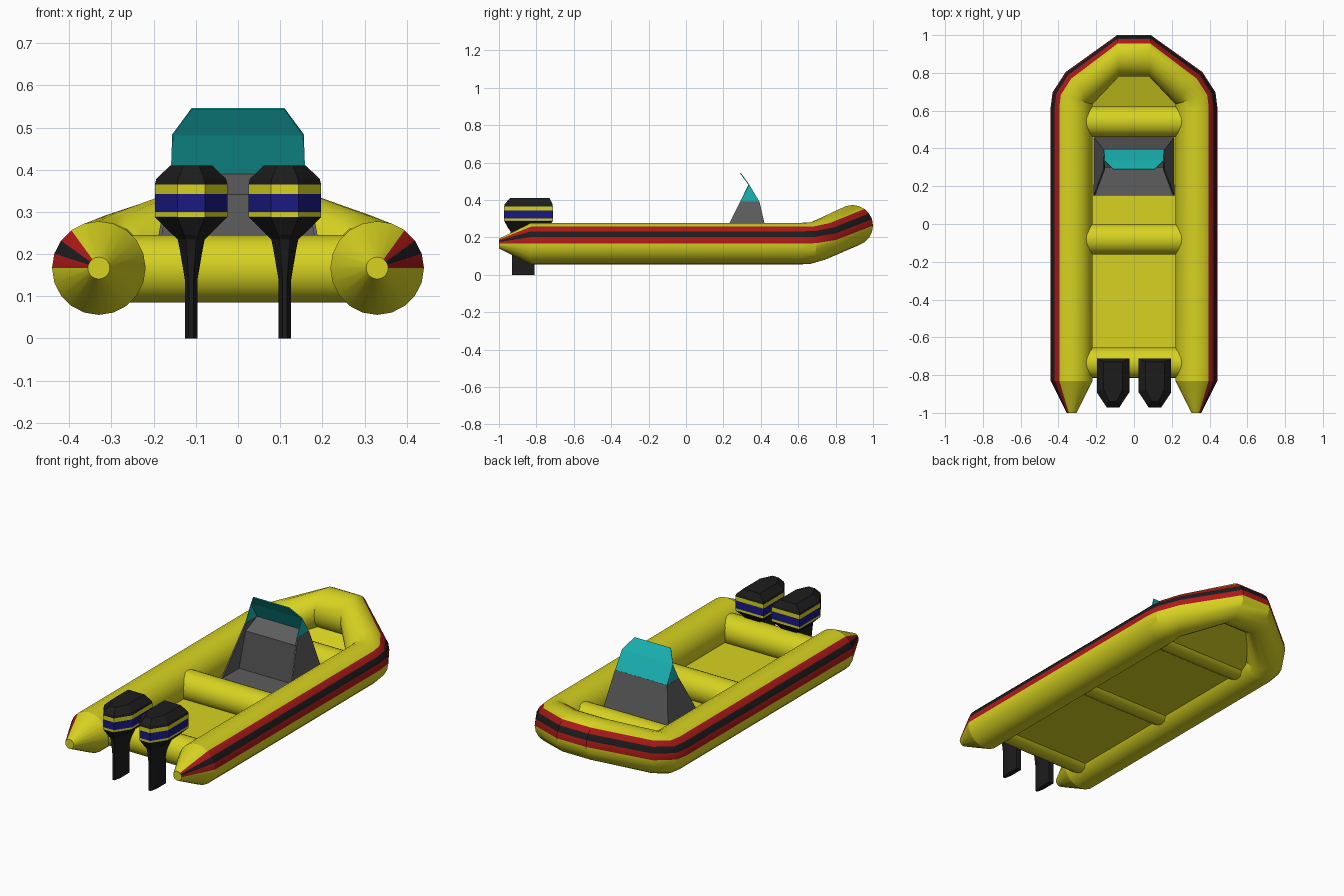
import bpy, bmesh, math
from mathutils import Vector

if "Cube" in bpy.data.objects:
    bpy.data.objects.remove(bpy.data.objects["Cube"])


def mat(name, r, g, b):
    m = bpy.data.materials.new(name)
    m.diffuse_color = (r, g, b, 1)
    m.use_nodes = True
    m.node_tree.nodes["Principled BSDF"].inputs["Base Color"].default_value = m.diffuse_color
    return m


YELLOW = mat("yellow", 0.68, 0.65, 0.015)
RED = mat("red", 0.42, 0.01, 0.01)
BLACK = mat("black", 0.012, 0.012, 0.012)
BLUE = mat("blue", 0.01, 0.01, 0.22)
GREY = mat("dark_grey", 0.11, 0.11, 0.11)
TEAL = mat("teal", 0.01, 0.45, 0.45)


def build(name, verts, faces, mats, ids=None, thick=0, smooth=None):
    me = bpy.data.meshes.new(name)
    me.from_pydata([tuple(v) for v in verts], [], faces)
    for m in mats:
        me.materials.append(m)
    for p in me.polygons:
        p.material_index = ids[p.index] if ids else 0
    bm = bmesh.new()
    bm.from_mesh(me)
    bmesh.ops.recalc_face_normals(bm, faces=bm.faces)
    bm.to_mesh(me)
    bm.free()
    ob = bpy.data.objects.new(name, me)
    bpy.context.collection.objects.link(ob)
    if thick:
        mod = ob.modifiers.new("thickness", "SOLIDIFY")
        mod.thickness = thick
        mod.offset = 0
    if smooth:
        bpy.ops.object.select_all(action="DESELECT")
        ob.select_set(True)
        bpy.context.view_layer.objects.active = ob
        bpy.ops.object.shade_smooth_by_angle(angle=math.radians(smooth))
    return ob


def loft(rings, band_ids):
    """Skin a list of equal-sized rings; band_ids(i, k) picks the material."""
    n = len(rings[0])
    verts = [v for r in rings for v in r]
    faces, ids = [], []
    for i in range(len(rings) - 1):
        for k in range(n):
            j = (k + 1) % n
            faces.append((i*n + k, i*n + j, (i+1)*n + j, (i+1)*n + k))
            ids.append(band_ids(i, k))
    faces += [tuple(range(n)), tuple(range(len(verts) - n, len(verts)))]
    ids += [0, 0]
    return verts, faces, ids


# Inflatable hull tube: centre x, y, z, radius, outward direction x, y
path = [(0.33, -1.0, 0.167, 0.026, 1, 0), (0.33, -0.83, 0.167, 0.111, 1, 0),
        (0.33, 0.62, 0.167, 0.111, 1, 0), (0.325, 0.665, 0.169, 0.111, 1, 0.3),
        (0.29, 0.72, 0.187, 0.111, 0.65, 0.76), (0.085, 0.89, 0.263, 0.11, 0.04, 1)]
path += [(-x, y, z, r, -nx, ny) for x, y, z, r, nx, ny in reversed(path)]
SEG = 20
rings = []
for x, y, z, r, nx, ny in path:
    out = Vector((nx, ny, 0)).normalized()
    ring = []
    for k in range(SEG):
        a = 2 * math.pi * k / SEG
        ring.append(Vector((x, y, z)) + r * (math.cos(a) * out + Vector((0, 0, math.sin(a)))))
    rings.append(ring)
# red / black / red rubbing stripes on the upper outer side
v, f, ids = loft(rings, lambda i, k: (1, 2, 1)[k] if k < 3 else 0)
build("hull_tube", v, f, [YELLOW, RED, BLACK], ids, smooth=25)

# Cross tubes: transom, middle seat, front seat
for name, y in (("transom_tube", -0.735), ("middle_seat", -0.08), ("front_seat", 0.542)):
    rs = [[(x, y + 0.081 * math.cos(2*math.pi*k/SEG), 0.165 + 0.08 * math.sin(2*math.pi*k/SEG))
           for k in range(SEG)] for x in (-0.3, 0.3)]
    v, f, ids = loft(rs, lambda i, k: 0)
    build(name, v, f, [YELLOW], smooth=30)

# Floor, rising towards the bow
build("floor", [(-0.26, -0.735, 0.11), (0.26, -0.735, 0.11), (0.26, 0.6, 0.11),
                (-0.26, 0.6, 0.11), (0.1, 0.82, 0.19), (-0.1, 0.82, 0.19)],
      [(0, 1, 2, 3), (3, 2, 4, 5)], [YELLOW], thick=0.008)


def mirrored(pts):
    """Left/right pairs: index 2i is left, 2i+1 is right."""
    return [(s * x, y, z) for x, y, z in pts for s in (-1, 1)]


# Console shell, open towards the stern
build("console_shell", mirrored([(0.21, 0.15, 0.11), (0.21, 0.455, 0.11),
                                 (0.157, 0.29, 0.39), (0.157, 0.39, 0.39)]),
      [(0, 2, 6, 4), (1, 3, 7, 5), (2, 3, 7, 6)], [GREY], thick=0.008)
# Dashboard, inner panel and console floor
build("console_dashboard", mirrored([(0.156, 0.388, 0.388), (0.165, 0.302, 0.34),
                                     (0.207, 0.302, 0.121), (0.207, 0.152, 0.121)]),
      [(0, 1, 3, 2), (2, 3, 5, 4), (4, 5, 7, 6)], [GREY], thick=0.006)
# Windscreen
build("windscreen", mirrored([(0.157, 0.39, 0.39), (0.155, 0.335, 0.483),
                              (0.11, 0.29, 0.545), (0.157, 0.29, 0.39)]),
      [(0, 1, 3, 2), (2, 3, 5, 4), (0, 2, 6), (1, 3, 7)], [TEAL], thick=0.005)


# Outboard motors: z, half width, rear y, front y, material of band above
layers = [(0.0, 0.015, -0.93, -0.81, 0), (0.14, 0.015, -0.93, -0.81, 0),
          (0.21, 0.027, -0.935, -0.80, 0), (0.235, 0.032, -0.94, -0.785, 0),
          (0.247, 0.045, -0.95, -0.74, 0), (0.288, 0.086, -0.972, -0.712, 1),
          (0.3, 0.086, -0.972, -0.712, 2), (0.343, 0.086, -0.972, -0.712, 1),
          (0.365, 0.086, -0.972, -0.712, 0), (0.378, 0.083, -0.97, -0.714, 0),
          (0.41, 0.05, -0.94, -0.73, 0)]
for side, cx in (("left", -0.111), ("right", 0.111)):
    rs = []
    for z, w, y0, y1, _ in layers:
        ym = y0 + 0.31 * (y1 - y0)
        rs.append([(cx + w * u, y, z) for u, y in
                   ((-1, y1), (1, y1), (1, ym), (0.38, y0), (-0.38, y0), (-1, ym))])
    v, f, ids = loft(rs, lambda i, k: layers[i][4])
    build(side + "_outboard_motor", v, f, [BLACK, YELLOW, BLUE], ids)
